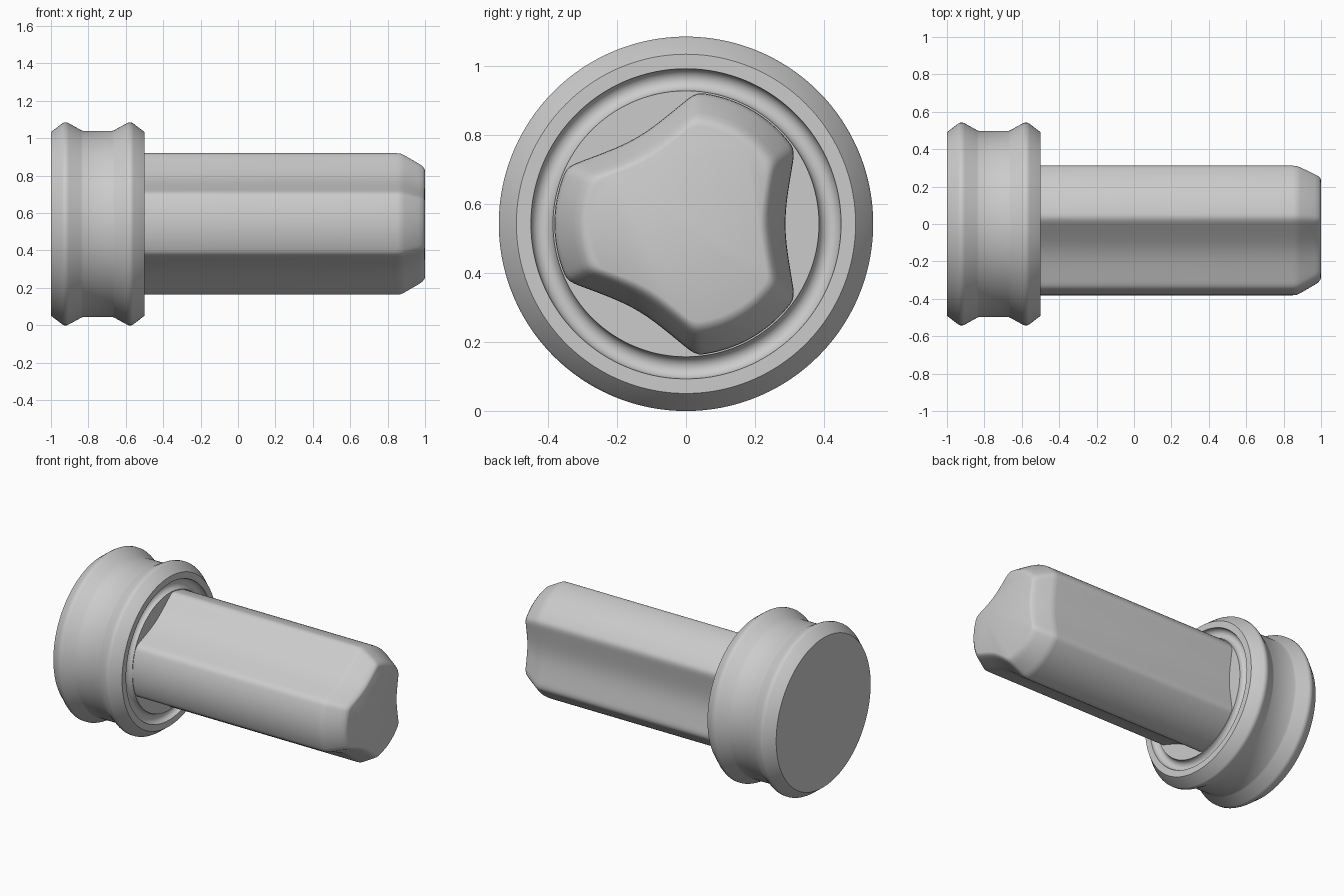
import bpy, bmesh, math

cube = bpy.data.objects.get("Cube")
if cube:
    bpy.data.objects.remove(cube, do_unlink=True)

AXIS_Z = 0.542
SIDES = 192

grey = bpy.data.materials.new("plain grey")
grey.use_nodes = True
grey.diffuse_color = (0.6, 0.6, 0.6, 1)
grey.node_tree.nodes["Principled BSDF"].inputs["Base Color"].default_value = (0.6, 0.6, 0.6, 1)


def loft(name, stations, outline, sharp):
    """Skin rings along x; each station is (x, scale) of the outline radius."""
    bm = bmesh.new()
    rings = []
    for x, scale in stations:
        ring = []
        for i in range(SIDES):
            a = math.tau * i / SIDES
            r = scale * outline(a)
            ring.append(bm.verts.new((x, r * math.cos(a), AXIS_Z + r * math.sin(a))))
        rings.append(ring)
    for lower, upper in zip(rings, rings[1:]):
        for i in range(SIDES):
            j = (i + 1) % SIDES
            bm.faces.new((lower[i], lower[j], upper[j], upper[i]))
    bm.faces.new(rings[0][::-1])
    bm.faces.new(rings[-1])
    bmesh.ops.recalc_face_normals(bm, faces=bm.faces)
    mesh = bpy.data.meshes.new(name)
    bm.to_mesh(mesh)
    bm.free()
    mesh.materials.append(grey)
    obj = bpy.data.objects.new(name, mesh)
    bpy.context.collection.objects.link(obj)
    bpy.ops.object.select_all(action="DESELECT")
    obj.select_set(True)
    bpy.context.view_layer.objects.active = obj
    bpy.ops.object.shade_smooth_by_angle(angle=math.radians(sharp))
    return obj


def shaft_outline(a):
    """Circle with three shallow hollows, blended by a rounded minimum."""
    third = math.tau / 3
    phi = (a + third / 2) % third - third / 2
    hollow = (0.288 + 0.6 * (0.38 * math.sin(phi)) ** 2) / math.cos(phi)
    d, k = abs(hollow - 0.381), 0.02
    return min(hollow, 0.381) - max(k - d, 0) ** 2 / (4 * k)


# Flanged head: half profile with two raised rims and a waist between them
half = [(0.25, 0.491), (0.19, 0.537), (0.18, 0.542), (0.165, 0.542),
        (0.155, 0.538), (0.09, 0.502), (0.08, 0.498)]
head = [(-0.75 - dx, r) for dx, r in half] + [(-0.75 + dx, r) for dx, r in reversed(half)]

# Round groove in the front face, around the shaft seat
for i in range(13):
    t = math.pi * i / 12
    head.append((-0.5 - 0.033 * math.sin(t), 0.417 + 0.032 * math.cos(t)))
loft("flanged_head", head, lambda a: 1.0, 35)

# Fluted shaft with a tapered, softened tip
shaft = [(-0.52, 1), (0.85, 1), (0.87, 0.995), (0.89, 0.97),
         (0.965, 0.855), (0.985, 0.82), (0.996, 0.785), (1.0, 0.75)]
loft("fluted_shaft", shaft, shaft_outline, 40)
